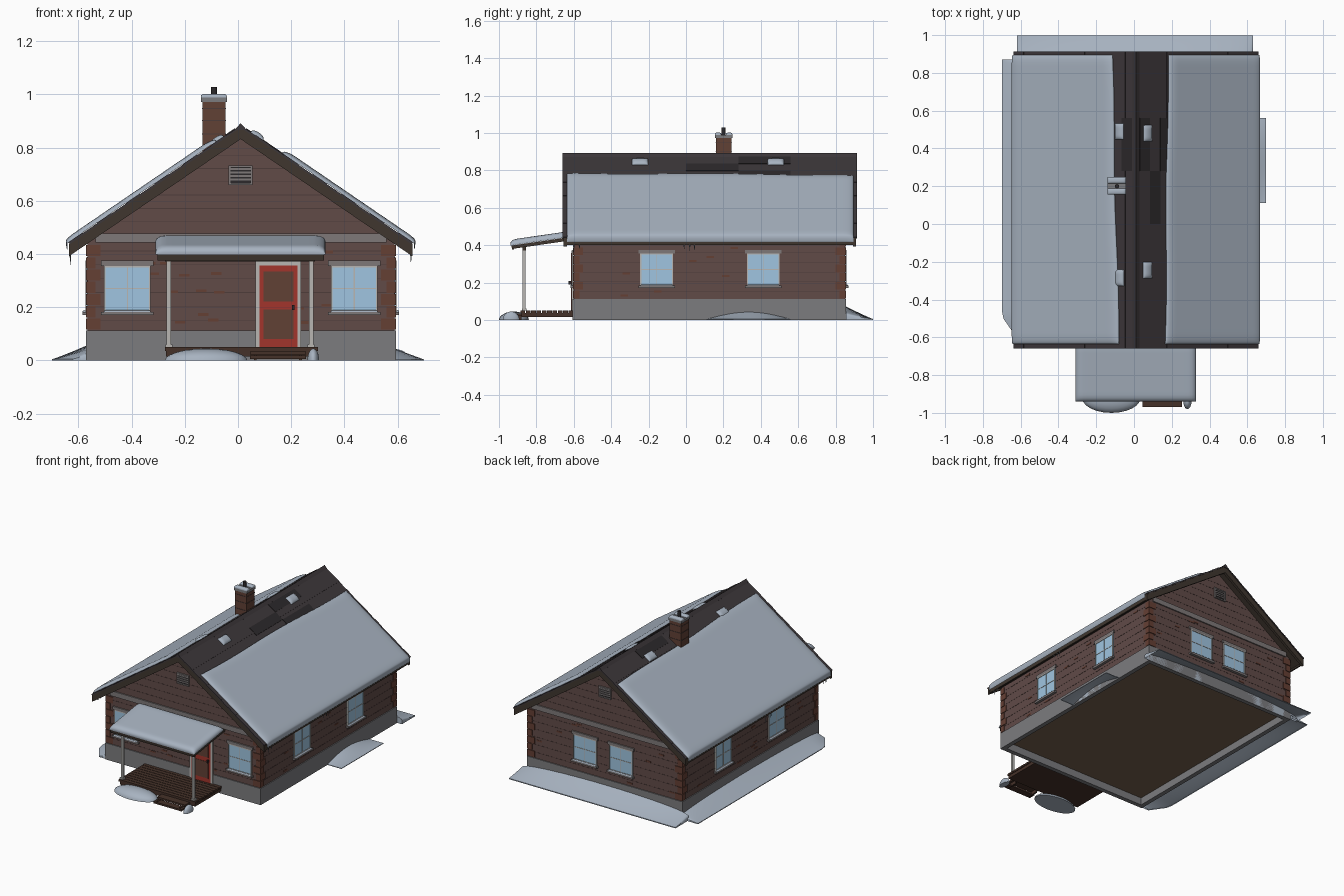
import bpy, bmesh, math, random
from mathutils import Matrix, Vector

if "Cube" in bpy.data.objects:
    bpy.data.objects.remove(bpy.data.objects["Cube"])

random.seed(4)
CX = 0.01                       # house axis
X0, X1, Y0, Y1 = -0.566, 0.588, -0.60, 0.85
RIDGE, SLOPE, EAVE = 0.88, 0.682, 0.645
ANG = math.atan(SLOPE)
UP = Vector((0, 0, 1))


def mat(name, r, g, b):
    m = bpy.data.materials.new(name)
    m.diffuse_color = (r, g, b, 1)
    m.use_nodes = True
    m.node_tree.nodes["Principled BSDF"].inputs["Base Color"].default_value = m.diffuse_color
    return m


SNOW = mat("snow", .39, .45, .53)
WALL = mat("wall_brick", .12, .07, .064)
LINE = mat("mortar_line", .075, .046, .042)
QUOIN = mat("quoin_brick", .13, .05, .034)
STONE = mat("foundation_grey", .20, .20, .21)
LINTEL = mat("lintel_grey", .21, .19, .19)
ROOF = mat("roof_shingle", .046, .038, .042)
DARK = mat("dark_shingle", .025, .022, .024)
BARGE = mat("barge_wood", .05, .037, .028)
FLOOR = mat("floor_wood", .18, .12, .075)
DECK = mat("deck_wood", .06, .031, .022)
TRIM = mat("white_trim", .48, .47, .45)
GLASS = mat("glass", .35, .56, .75)
RED = mat("door_red", .36, .035, .025)
PANEL = mat("door_panel", .12, .053, .036)
ICE = mat("ice", .15, .18, .21)


def finish(name, bm, material, smooth=False):
    bmesh.ops.recalc_face_normals(bm, faces=bm.faces)
    me = bpy.data.meshes.new(name)
    bm.to_mesh(me)
    bm.free()
    me.materials.append(material)
    if smooth:
        me.shade_smooth()
        me.set_sharp_from_angle(angle=math.radians(50))
    ob = bpy.data.objects.new(name, me)
    bpy.context.collection.objects.link(ob)
    return ob


def boxes(name, items, material, M=Matrix()):
    """One object made of boxes (x0, x1, y0, y1, z0, z1)."""
    bm = bmesh.new()
    for a, b, c, d, e, f in items:
        T = Matrix.Translation(((a + b) / 2, (c + d) / 2, (e + f) / 2))
        bmesh.ops.create_cube(bm, size=1, matrix=M @ T @ Matrix.Diagonal((b - a, d - c, f - e, 1)))
    return finish(name, bm, material)


def prism(name, pts, y0, y1, material):
    """Extrude an xz outline along y."""
    bm = bmesh.new()
    face = bm.faces.new([bm.verts.new((x, y0, z)) for x, z in pts])
    ext = bmesh.ops.extrude_face_region(bm, geom=[face])
    bmesh.ops.translate(bm, vec=(0, y1 - y0, 0), verts=[v for v in ext["geom"] if isinstance(v, bmesh.types.BMVert)])
    return finish(name, bm, material)


def blanket(name, base, normal, height, n=24, m=24, closed=True):
    """Snow layer: sheet raised by height(u, v), rim, and a base sheet if closed."""
    bm = bmesh.new()
    cos = lambda i, k: (1 - math.cos(math.pi * i / k)) / 2
    sheets = []
    for up in (0, 1):
        g = [[bm.verts.new(base(cos(i, n), cos(j, m)) + normal * (up * height(cos(i, n), cos(j, m))))
              for j in range(m + 1)] for i in range(n + 1)]
        for i in range(n if up or closed else 0):
            for j in range(m):
                bm.faces.new((g[i][j], g[i + 1][j], g[i + 1][j + 1], g[i][j + 1]))
        sheets.append([g[i][0] for i in range(n)] + [g[n][j] for j in range(m)] +
                      [g[i][m] for i in range(n, 0, -1)] + [g[0][j] for j in range(m, 0, -1)])
    lo, hi = sheets
    for k in range(len(lo)):
        q = (k + 1) % len(lo)
        bm.faces.new((lo[k], lo[q], hi[q], hi[k]))
    bmesh.ops.delete(bm, geom=[v for v in bm.verts if not v.link_faces], context='VERTS')
    bmesh.ops.remove_doubles(bm, verts=bm.verts, dist=1e-5)
    return finish(name, bm, SNOW, True)


def pillow(t, lu, lv, r):
    """Rounded-edge thickness for a patch lu x lv."""
    def h(u, v):
        e = [min(1, min(w, 1 - w) * l / r) for w, l in ((u, lu), (v, lv))]
        return t * math.prod(0.25 + 0.75 * math.sqrt(1 - (1 - k) ** 2) for k in e)
    return h


def roof_z(x):
    return RIDGE - SLOPE * abs(x - CX)


# foundation ring, recessed floor, walls with gables
FX0, FX1, FY0, FY1, T = X0 - .006, X1 + .006, Y0 - .006, Y1 + .006, .03
boxes("foundation", [(FX0, FX1, FY0, FY0 + T, 0, .112), (FX0, FX1, FY1 - T, FY1, 0, .112),
                     (FX0, FX0 + T, FY0 + T, FY1 - T, 0, .112), (FX1 - T, FX1, FY0 + T, FY1 - T, 0, .112)], STONE)
boxes("floor", [(FX0 + T, FX1 - T, FY0 + T, FY1 - T, .05, .11)], FLOOR)
prism("walls", [(X0, .1), (X1, .1), (X1, .445), (CX, .84), (X0, .445)], Y0, Y1, WALL)

# course lines around the walls, clapboard lines in the gables
lines = []
for k in range(6):
    z = .15 + k * .052
    lines.append((X0 - .001, X1 + .001, Y0 - .001, Y1 + .001, z, z + .003))
for k in range(6):
    z = .52 + k * .05
    w = (.83 - z) / SLOPE
    lines.append((CX - w, CX + w, Y0 - .001, Y1 + .001, z, z + .003))
boxes("course_lines", lines, LINE)
boxes("gable_bands", [(X0 + .03, X1 - .03, Y0 - .008, Y0 + .01, .443, .477),
                      (X0 + .03, X1 - .03, Y1 - .01, Y1 + .008, .443, .477)], LINTEL)

# corner quoins and scattered proud bricks
q = []
for k in range(7):
    a, b = ((.05, .03), (.03, .05))[k % 2]
    z = .116 + k * .046
    for xa, xb in ((X0 - .005, X0 + a), (X1 - a, X1 + .005)):
        for ya, yb in ((Y0 - .005, Y0 + b), (Y1 - b, Y1 + .005)):
            q.append((xa, xb, ya, yb, z, z + .042))
boxes("corner_quoins", q, QUOIN)
b = []
for k in range(28):
    z, s = random.uniform(.12, .42), random.choice((0, 1))
    x, y = random.uniform(X0 + .05, X1 - .1), random.uniform(Y0 + .05, Y1 - .1)
    b.append((x, x + .04, *((Y0 - .002, Y0 + .01), (Y1 - .01, Y1 + .002))[s], z, z + .01))
    b.append((*((X0 - .002, X0 + .01), (X1 - .01, X1 + .002))[s], y, y + .04, z, z + .01))
boxes("proud_bricks", b, QUOIN)


# windows: local x along the wall, -y outward
def window(tag, x, y, turn):
    M = Matrix.Translation((x, y, 0)) @ Matrix.Rotation(math.radians(turn), 4, 'Z')
    w, lo, hi = .088, .183, .355
    boxes(tag + "_glass", [(-w, w, -.004, .01, lo, hi)], GLASS, M)
    boxes(tag + "_frame", [(-w, -w + .006, -.008, .01, lo, hi), (w - .006, w, -.008, .01, lo, hi),
                           (-w, w, -.008, .01, lo, lo + .006), (-w, w, -.008, .01, hi - .006, hi),
                           (-.002, .002, -.006, .01, lo, hi), (-w, w, -.006, .01, .268, .272)], TRIM, M)
    boxes(tag + "_lintel", [(-w - .01, w + .01, -.008, .01, hi, hi + .02)], LINTEL, M)
    boxes(tag + "_sill", [(-w - .01, w + .01, -.018, .01, lo - .012, lo)], LINTEL, M)
    blanket(tag + "_sill_snow", lambda u, v: M @ Vector((-w + 2 * w * u, -.018 + .012 * v, lo)),
            UP, pillow(.006, .17, .012, .006), 10, 4)


for i, (x, y, t) in enumerate([(-.416, Y0, 0), (.437, Y0, 0), (.16, Y1, 180), (-.11, Y1, 180),
                               (X1, -.157, 90), (X1, .413, 90), (X0, -.157, -90), (X0, .413, -90)]):
    window(f"window_{i + 1}", x, y, t)

# gable vents
for tag, y, t in (("front", Y0, 0), ("back", Y1, 180)):
    M = Matrix.Translation((CX, y, 0)) @ Matrix.Rotation(math.radians(t), 4, 'Z')
    boxes(tag + "_vent_back", [(-.04, .04, -.003, .01, .665, .728)], DARK, M)
    boxes(tag + "_vent", [(-.045, -.037, -.01, .01, .66, .733), (.037, .045, -.01, .01, .66, .733),
                          (-.045, .045, -.01, .01, .66, .668), (-.045, .045, -.01, .01, .725, .733)] +
          [(-.04, .04, -.008, .01, z, z + .007) for z in (.677, .69, .703, .716)], LINTEL, M)

# door
boxes("door_trim", [(.066, .08, Y0 - .012, Y0, .05, .365), (.223, .237, Y0 - .012, Y0, .05, .365),
                    (.066, .237, Y0 - .012, Y0, .355, .372)], TRIM)
boxes("door", [(.08, .223, Y0 - .014, Y0, .05, .357)], RED)
boxes("door_panels", [(.096, .208, Y0 - .016, Y0, .222, .335), (.096, .208, Y0 - .016, Y0, .08, .192)], PANEL)
boxes("door_handle", [(.203, .212, Y0 - .028, Y0, .19, .208)], DARK)


# roof slab, bargeboards, shingle courses, ridge cap
def chevron(top, drop, reach):
    e = top - SLOPE * reach
    return [(CX - reach, e), (CX, top), (CX + reach, e), (CX + reach, e - drop), (CX, top - drop), (CX - reach, e - drop)]


prism("roof_slab", chevron(RIDGE - .006, .03, EAVE - .004), -.645, .90, BARGE)
prism("front_bargeboard", chevron(RIDGE - .002, .046, EAVE), -.655, -.637, BARGE)
prism("back_bargeboard", chevron(RIDGE - .002, .046, EAVE), .892, .91, BARGE)
boxes("eave_boards", [(CX + s * (EAVE - .006) - .005, CX + s * (EAVE - .006) + .005, -.65, .905, .40, .43)
                      for s in (-1, 1)], BARGE)
for s, tag in ((-1, "left"), (1, "right")):
    plain, dark = [], []
    L, N = EAVE / math.cos(ANG), 12
    for k in range(N):
        a, c = k * L / N, (k + 1) * L / N
        x = (a, c) if s > 0 else (-c, -a)
        plain.append((*x, -.66, .914, -.004, .003 + .002 * (k % 2)))
    spots = [(0, .28, .56), (1, -.0, .28), (2, .28, .56)] if s > 0 else [(0, .28, .56)]
    for k, ya, yb in spots:
        a, c = k * L / N + .022, (k + 1) * L / N + .022
        dark.append((*((a, c) if s > 0 else (-c, -a)), ya, yb, 0, .0065))
    M = Matrix.Translation((CX, 0, RIDGE)) @ Matrix.Rotation(s * ANG, 4, 'Y')
    boxes(tag + "_shingles", plain, ROOF, M)
    boxes(tag + "_dark_shingles", dark, DARK, M)
prism("ridge_cap", [(CX - .018, .872), (CX, .892), (CX + .018, .872), (CX + .012, .866), (CX - .012, .866)],
      -.66, .914, ROOF)

# roof snow drooping over the eaves, and small lumps near the ridge
for tag, s, inner, skew in (("left", -1, -.08, -.035), ("right", 1, .165, .015)):
    def base(u, v, s=s, inner=inner, skew=skew):
        xi = inner + skew * v + .004 * math.sin(9 * v)
        x = xi + (CX + s * (EAVE + .006) - xi) * min(1, u / .985)
        return Vector((x, -.635 + 1.53 * v, roof_z(x) + .006 - .026 * max(0, u - .985) / .015))
    blanket(tag + "_roof_snow", base, Vector((s * math.sin(ANG), 0, math.cos(ANG))), pillow(.017, .6, 1.5, .05), 40, 40)

for i, (x, y) in enumerate([(-.075, .49), (.07, .48), (-.075, -.285), (.07, -.245)]):
    blanket(f"ridge_snow_{i + 1}",
            lambda u, v: Vector((x - .023 + .046 * u, y - .043 + .086 * v, roof_z(x - .023 + .046 * u) + .003)),
            Vector((math.copysign(math.sin(ANG), x), 0, math.cos(ANG))), pillow(.017, .046, .086, .022), 12, 14)


def mound(name, x, y, rx, ry, rz):
    """Half-ellipsoid heap on the ground."""
    bm = bmesh.new()
    M = Matrix.Translation((x, y, 0)) @ Matrix.Diagonal((rx, ry, rz, 1))
    bmesh.ops.create_uvsphere(bm, u_segments=24, v_segments=12, radius=1, matrix=M)
    bmesh.ops.bisect_plane(bm, geom=bm.verts[:] + bm.edges[:] + bm.faces[:], plane_co=(x, y, 0),
                           plane_no=UP, clear_inner=True)
    bmesh.ops.holes_fill(bm, edges=bm.edges)
    finish(name, bm, SNOW, True)


# chimney
boxes("chimney", [(-.133, -.047, .16, .243, .76, .978)], PANEL)
boxes("chimney_courses", [(-.135, -.045, .158, .245, z, z + .004) for z in (.85, .9, .945)], LINE)
boxes("chimney_cap", [(-.14, -.042, .155, .248, .972, .988)], STONE)
for tag, ya in (("front", .155), ("back", .214)):
    blanket(f"chimney_snow_{tag}", lambda u, v: Vector((-.14 + .098 * u, ya + .034 * v, .988)), UP,
            pillow(.014, .1, .034, .012), 12, 10)
bm = bmesh.new()
bmesh.ops.create_cone(bm, cap_ends=True, segments=16, radius1=.011, radius2=.011, depth=.05,
                      matrix=Matrix.Translation((-.09, .2, 1.003)))
finish("chimney_flue", bm, DARK, True)

# porch deck, steps, posts and roof
boxes("porch_deck", [(-.275, .3, y, y + .025, .036, .05) for y in [-.885 + .0285 * k for k in range(10)]], DECK)
boxes("porch_deck_frame", [(-.27, .295, -.88, -.606, .015, .037)], DECK)
boxes("porch_steps", [(.045, .255, -.93, -.88, .022, .034), (.045, .255, -.97, -.925, .006, .018),
                      (.06, .07, -.96, -.88, 0, .022), (.23, .24, -.96, -.88, 0, .022)], DECK)
boxes("porch_posts", [(x - .008, x + .008, -.873, -.857, .05, .39) for x in (-.26, .275)], TRIM)
boxes("post_bases", [(x - .013, x + .013, -.878, -.852, .05, .06) for x in (-.26, .275)], TRIM)
boxes("porch_beam", [(-.275, .29, -.875, -.855, .372, .392)], BARGE)
M = Matrix.Translation((0, -.93, .398)) @ Matrix.Rotation(math.atan2(.045, .31), 4, 'X')
boxes("porch_roof", [(-.303, .323, 0, .33, -.018, 0), (-.303, .323, -.003, .008, -.022, .002)], BARGE, M)
blanket("porch_snow", lambda u, v: M @ Vector((-.31 + .639 * u, -.008 + .32 * v, .001)), M.to_3x3().col[2].copy(),
        pillow(.031, .63, .32, .035), 24, 18)

# ground drifts against the walls and in front of the porch
end = lambda v: .3 + .7 * math.sin(math.pi * v) ** .4
blanket("left_drift", lambda u, v: Vector((FX0 - .127 * u * min(1, .4 + 8 * v), -.6 + 1.47 * v, 0)), UP,
        lambda u, v: .005 + .05 * (1 - u) ** 1.1 * end(v), 12, 30, False)
blanket("back_drift", lambda u, v: Vector((-.62 + 1.25 * v, FY1 + .143 * u, 0)), UP,
        lambda u, v: .006 + .066 * (1 - u) ** 1.1 * end(v), 12, 30, False)
blanket("right_drift", lambda u, v: Vector((FX1 + .105 * u, .11 + .45 * v, 0)), UP,
        lambda u, v: .004 + .038 * (1 - u) * math.sin(math.pi * v), 12, 20, False)
mound("porch_drift", -.12, -.92, .155, .08, .045)
mound("step_drift", .283, -.935, .022, .045, .045)

# icicles along the eaves
bm = bmesh.new()
for s in (-1, 1):
    for y in (-.6, -.57, -.01, .02, .045):
        d = random.uniform(.02, .05)
        bmesh.ops.create_cone(bm, segments=6, radius1=0, radius2=.004, depth=d,
                              matrix=Matrix.Translation((CX + s * (EAVE - .005), y, .402 - d / 2)))
finish("icicles", bm, ICE)
